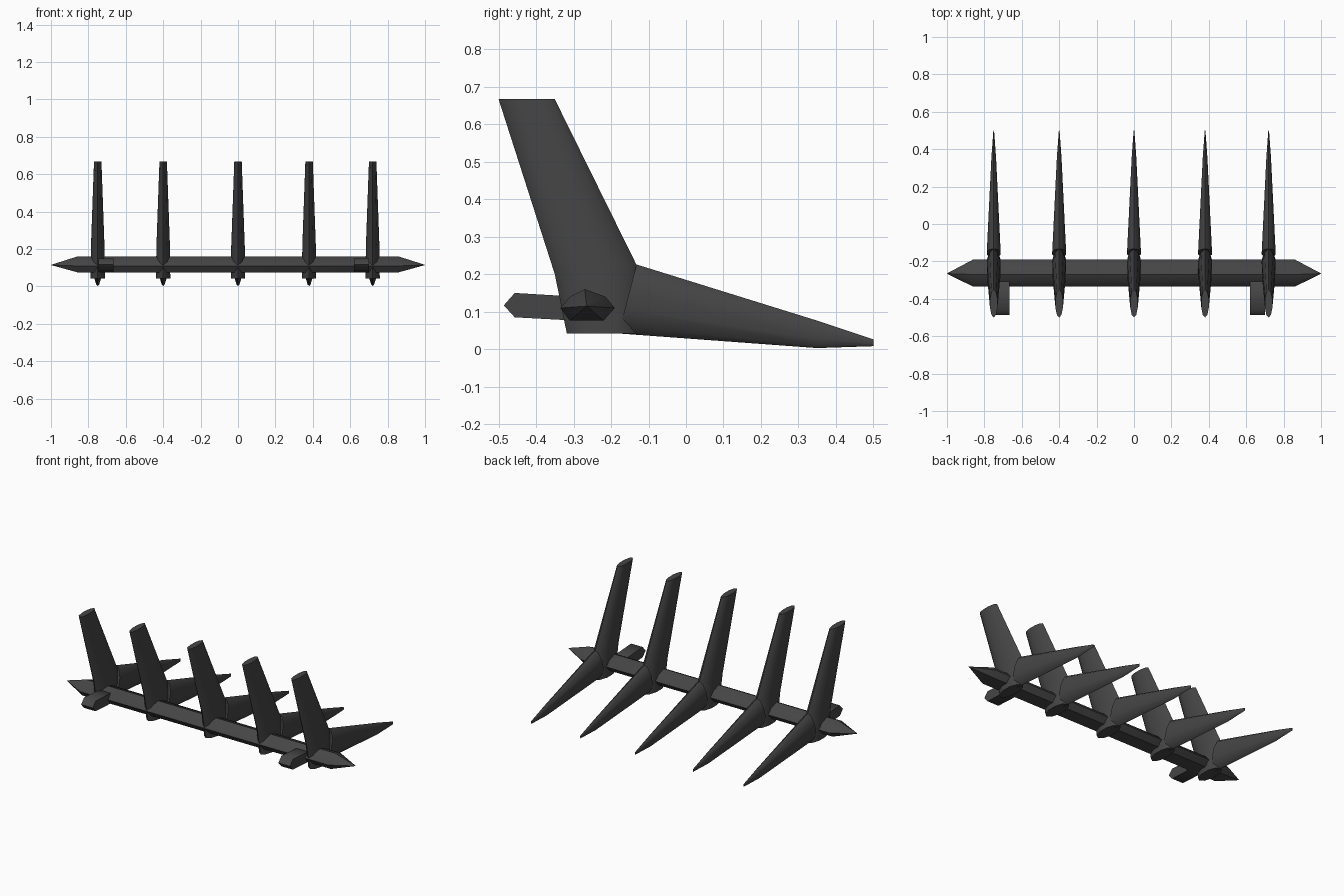
import bpy, bmesh, math
from mathutils import Vector

cube = bpy.data.objects.get("Cube")
if cube:
    bpy.data.objects.remove(cube, do_unlink=True)

steel = bpy.data.materials.new("dark steel")
steel.use_nodes = True
color = (0.06, 0.06, 0.06, 1)
steel.diffuse_color = color
steel.node_tree.nodes["Principled BSDF"].inputs["Base Color"].default_value = color


def loft(bm, rings):
    """Skin a row of equal rings and close both ends."""
    rows = [[bm.verts.new(p) for p in ring] for ring in rings]
    n = len(rows[0])
    for a, b in zip(rows, rows[1:]):
        for i in range(n):
            j = (i + 1) % n
            bm.faces.new((a[i], a[j], b[j], b[i]))
    bm.faces.new(rows[0][::-1])
    bm.faces.new(rows[-1])


def oval(start, end, half_width, sides=10):
    """Oval ring whose long axis joins two (y, z) points."""
    a, b = Vector((0, *start)), Vector((0, *end))
    mid, reach = (a + b) / 2, (b - a) / 2
    ring = []
    for i in range(sides):
        t = math.tau * i / sides
        ring.append(mid + reach * math.cos(t) + Vector((half_width * math.sin(t), 0, 0)))
    return ring


def finish(bm, name, angle):
    bmesh.ops.recalc_face_normals(bm, faces=bm.faces)
    mesh = bpy.data.meshes.new(name)
    bm.to_mesh(mesh)
    bm.free()
    mesh.materials.append(steel)
    obj = bpy.data.objects.new(name, mesh)
    bpy.context.collection.objects.link(obj)
    bpy.ops.object.select_all(action="DESELECT")
    obj.select_set(True)
    bpy.context.view_layer.objects.active = obj
    bpy.ops.object.shade_smooth_by_angle(angle=math.radians(angle))
    return obj


# Tine: raked upright shank plus long tapering blade
bm = bmesh.new()
loft(bm, [oval((-0.5, 0.667), (-0.35, 0.667), 0.021),
          oval((-0.35, 0.2), (-0.132, 0.225), 0.038),
          oval((-0.318, 0.042), (-0.13, 0.042), 0.04)])
loft(bm, [oval((-0.18, 0.042), (-0.132, 0.226), 0.039),
          oval((0.35, 0.003), (0.36, 0.073), 0.013),
          oval((0.5, 0.008), (0.5, 0.026), 0.002)])
tine = finish(bm, "tine_1", 50)
tine.location.x = -0.75
for k, x in enumerate((-0.4, 0, 0.38, 0.72), 2):
    copy = tine.copy()
    copy.name = f"tine_{k}"
    copy.location.x = x
    bpy.context.collection.objects.link(copy)

# Cross bar with pointed ends
section = [(-0.335, 0.11), (-0.31, 0.14), (-0.27, 0.16), (-0.215, 0.14),
           (-0.19, 0.11), (-0.22, 0.076), (-0.31, 0.076)]
center = Vector((-0.265, 0.115))


def bar_ring(x, scale):
    return [(x, *(center + (Vector(p) - center) * scale)) for p in section]


bm = bmesh.new()
loft(bm, [bar_ring(-1, 0.01), bar_ring(-0.86, 1), bar_ring(0.86, 1), bar_ring(1, 0.01)])
finish(bm, "cross_bar", 40)

# Mounting lugs in front of the bar
lug = [(-0.486, 0.117), (-0.457, 0.15), (-0.29, 0.14), (-0.27, 0.11), (-0.29, 0.076), (-0.457, 0.085)]
for name, x0, x1 in (("right_lug", -0.745, -0.665), ("left_lug", 0.62, 0.7)):
    bm = bmesh.new()
    loft(bm, [[(x, y, z) for y, z in lug] for x in (x0, x1)])
    finish(bm, name, 60)
